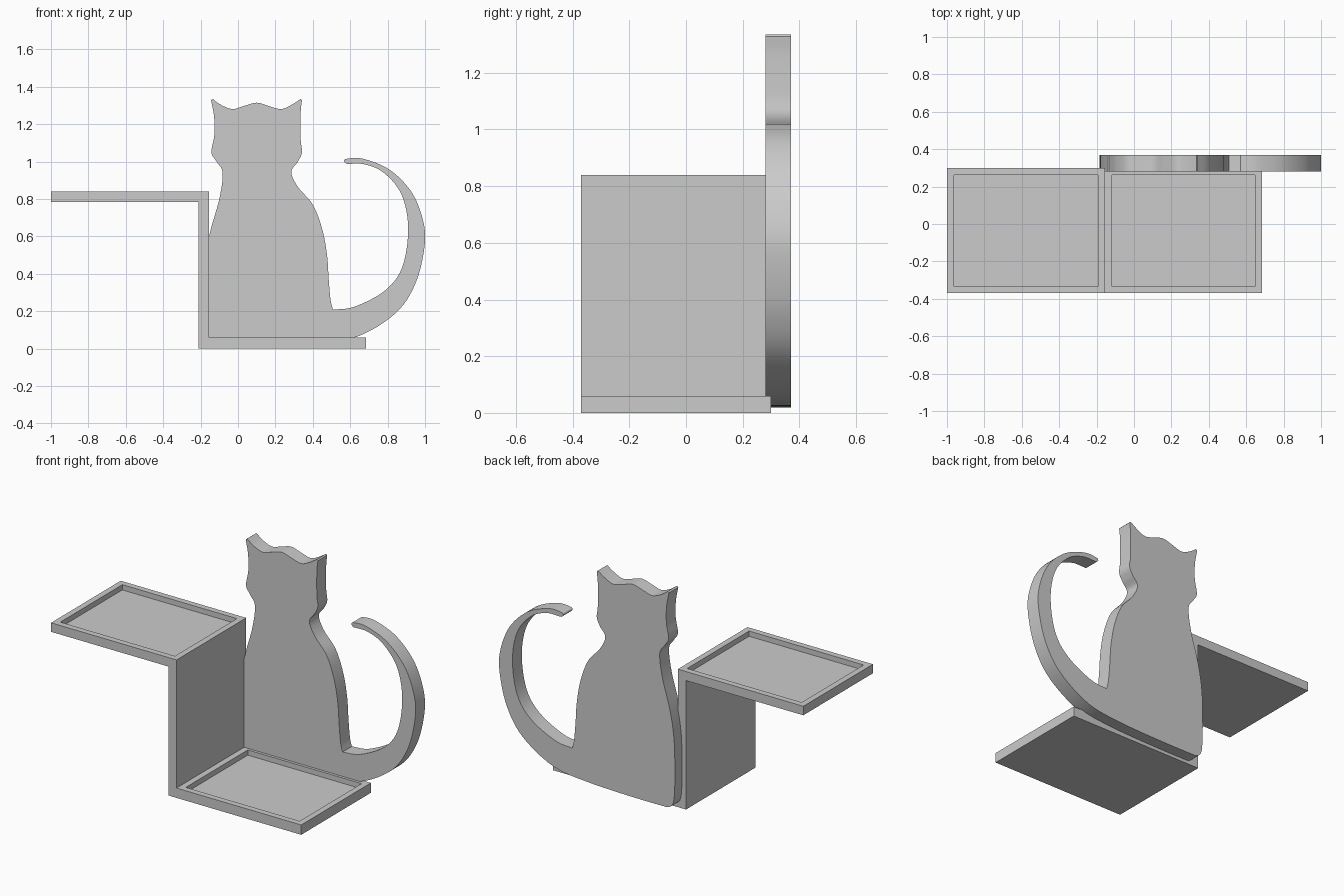
import bpy, bmesh
from mathutils import Vector

if "Cube" in bpy.data.objects:
    bpy.data.objects.remove(bpy.data.objects["Cube"])


def finish(bm, name):
    bmesh.ops.recalc_face_normals(bm, faces=bm.faces)
    me = bpy.data.meshes.new(name)
    bm.to_mesh(me)
    bm.free()
    ob = bpy.data.objects.new(name, me)
    bpy.context.collection.objects.link(ob)
    return ob


def box(name, lo, hi, rim=0, depth=0):
    """Box, optionally with a recess in its top."""
    bm = bmesh.new()
    bmesh.ops.create_cube(bm, size=1)
    lo, hi = Vector(lo), Vector(hi)
    for v in bm.verts:
        v.co = Vector([lo[i] + (v.co[i] + 0.5) * (hi[i] - lo[i]) for i in range(3)])
    if rim:
        bm.normal_update()
        top = max(bm.faces, key=lambda f: f.calc_center_median().z)
        bmesh.ops.inset_region(bm, faces=[top], thickness=rim)
        floor = bmesh.ops.extrude_discrete_faces(bm, faces=[top])["faces"][0]
        bmesh.ops.translate(bm, verts=floor.verts, vec=(0, 0, -depth))
    return finish(bm, name)


def smooth_path(pts, steps=6):
    """Catmull-Rom curve through the points, without the last point."""
    p = [Vector(q) for q in pts]
    p = [2 * p[0] - p[1]] + p + [2 * p[-1] - p[-2]]
    out = []
    for a, b, c, d in zip(p, p[1:], p[2:], p[3:]):
        for i in range(steps):
            t = i / steps
            out.append(0.5 * (2 * b + (c - a) * t + (2 * a - 5 * b + 4 * c - d) * t * t
                              + (3 * b - a - 3 * c + d) * t ** 3))
    return out


# Shelf: two recessed trays joined by an upright
Y0, Y1 = -0.37, 0.30
box("lower_tray", (-0.155, Y0, 0), (0.685, Y1, 0.06), 0.052, 0.032)
box("upper_tray", (-1, Y0, 0.785), (-0.155, Y1, 0.84), 0.052, 0.032)
box("upright", (-0.21, Y0, 0), (-0.155, Y1, 0.785))

# Cat silhouette, split at its sharp corners
head_top = [(-0.135, 1.335), (-0.09, 1.303), (-0.03, 1.281), (0.03, 1.297), (0.10, 1.315),
            (0.165, 1.297), (0.23, 1.281), (0.285, 1.303), (0.335, 1.335)]
right_side = [(0.342, 1.328), (0.335, 1.26), (0.335, 1.12), (0.342, 1.05), (0.32, 1.0),
              (0.285, 0.945), (0.32, 0.865), (0.40, 0.77), (0.45, 0.64), (0.476, 0.50),
              (0.485, 0.37), (0.495, 0.26), (0.508, 0.208)]
tail_inner = [(0.508, 0.208), (0.625, 0.225), (0.785, 0.31), (0.877, 0.433), (0.91, 0.636),
              (0.877, 0.818), (0.785, 0.936), (0.68, 0.985), (0.58, 0.988)]
tail_outer = [(0.58, 0.988), (0.567, 1.003), (0.585, 1.016), (0.67, 1.015), (0.81, 0.957),
              (0.93, 0.834), (0.993, 0.67), (0.995, 0.53), (0.946, 0.342), (0.84, 0.187),
              (0.636, 0.064), (0.40, 0.03), (0.10, 0.02), (-0.13, 0.02)]
left_side = [(-0.13, 0.02), (-0.165, 0.04), (-0.18, 0.10), (-0.184, 0.25), (-0.178, 0.45),
             (-0.15, 0.62), (-0.10, 0.80), (-0.082, 0.94), (-0.115, 1.0), (-0.142, 1.05),
             (-0.127, 1.14), (-0.128, 1.24), (-0.144, 1.328)]

bm = bmesh.new()
outline = []
for part in (head_top, right_side, tail_inner, tail_outer, left_side):
    outline += smooth_path(part)
    if part in (head_top, left_side):
        outline.append(Vector(part[-1]))
face = bm.faces.new([bm.verts.new((p.x, 0.28, p.y)) for p in outline])
ext = bmesh.ops.extrude_face_region(bm, geom=[face], use_keep_orig=True)
moved = [g for g in ext["geom"] if isinstance(g, bmesh.types.BMVert)]
bmesh.ops.translate(bm, verts=moved, vec=(0, 0.09, 0))
cat = finish(bm, "cat_panel")

bpy.context.view_layer.objects.active = cat
cat.select_set(True)
bpy.ops.object.shade_smooth_by_angle()
